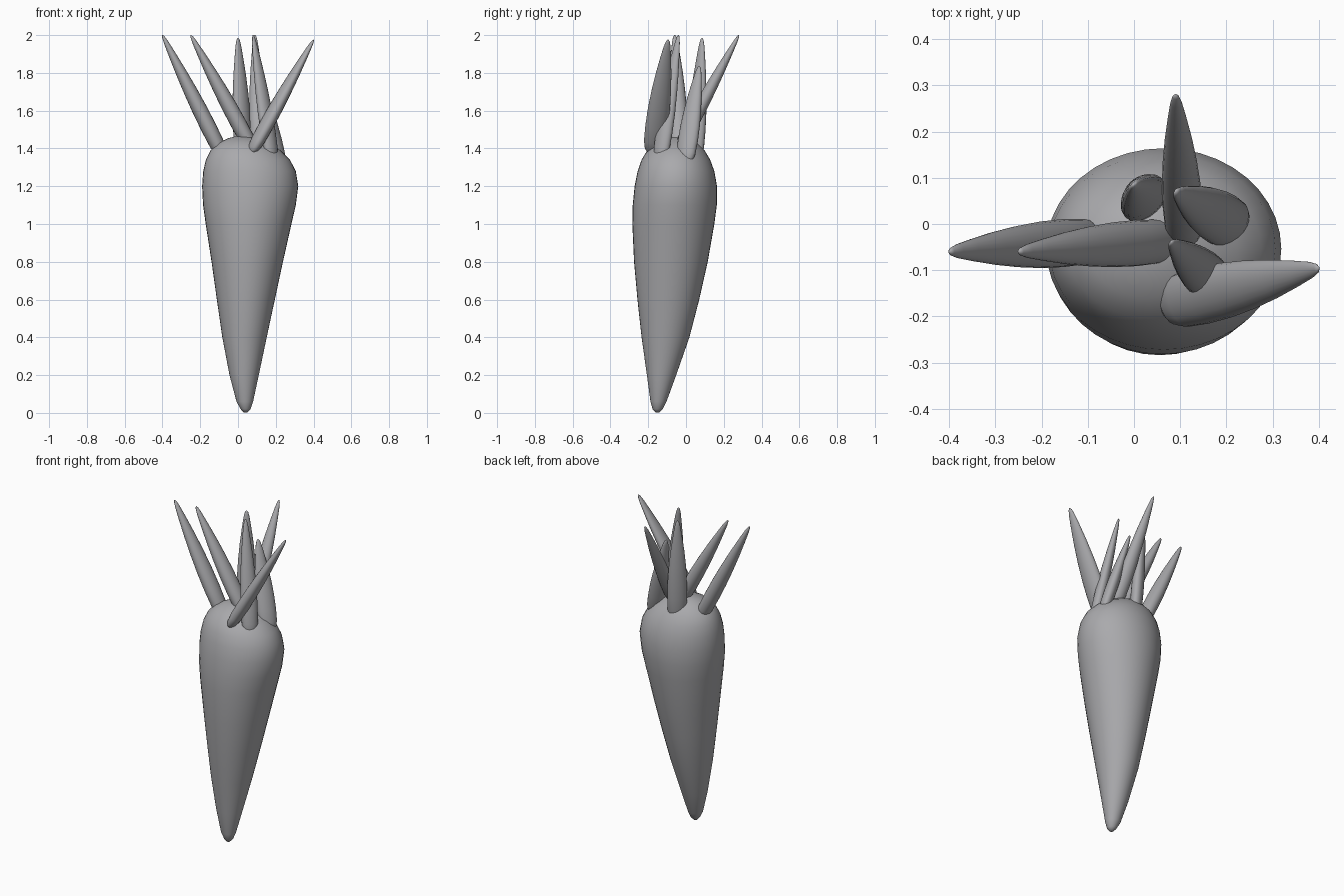
import bpy, bmesh, math
from mathutils import Vector

grey = bpy.data.materials.new("plain grey")
grey.diffuse_color = (0.40, 0.40, 0.415, 1)


def loft(name, rings, sides):
    """Skin a list of (centre, axis_u, axis_v) elliptical rings and close both ends."""
    bm = bmesh.new()
    loops = []
    for c, u, v in rings:
        loops.append([bm.verts.new(c + u * math.cos(a) + v * math.sin(a))
                      for a in (2 * math.pi * i / sides for i in range(sides))])
    for lo, hi in zip(loops, loops[1:]):
        for i in range(sides):
            j = (i + 1) % sides
            bm.faces.new((lo[i], lo[j], hi[j], hi[i]))
    bm.faces.new(loops[0][::-1])
    bm.faces.new(loops[-1])
    bmesh.ops.recalc_face_normals(bm, faces=bm.faces)
    me = bpy.data.meshes.new(name)
    bm.to_mesh(me)
    bm.free()
    for p in me.polygons:
        p.use_smooth = True
    me.materials.append(grey)
    ob = bpy.data.objects.new(name, me)
    bpy.context.collection.objects.link(ob)
    return ob


# tapered root: z, min x, max x, min y, max y
outline = [
    (0.003, 0.030, 0.050, -0.162, -0.142),
    (0.02, 0.014, 0.066, -0.177, -0.123),
    (0.06, -0.008, 0.080, -0.188, -0.103),
    (0.20, -0.045, 0.110, -0.207, -0.052),
    (0.40, -0.083, 0.152, -0.235, 0.018),
    (0.60, -0.112, 0.195, -0.257, 0.070),
    (0.80, -0.140, 0.238, -0.275, 0.115),
    (1.00, -0.171, 0.283, -0.284, 0.150),
    (1.10, -0.185, 0.306, -0.282, 0.163),
    (1.20, -0.190, 0.319, -0.272, 0.164),
    (1.28, -0.184, 0.306, -0.256, 0.150),
    (1.34, -0.170, 0.275, -0.235, 0.128),
    (1.39, -0.145, 0.225, -0.205, 0.098),
    (1.43, -0.100, 0.160, -0.160, 0.060),
    (1.455, -0.050, 0.100, -0.110, 0.025),
    (1.465, -0.010, 0.050, -0.065, -0.01),
]
loft("root", [(Vector(((a + b) / 2, (c + d) / 2, z)),
               Vector(((b - a) / 2, 0, 0)), Vector((0, (d - c) / 2, 0)))
              for z, a, b, c, d in outline], 40)

# leaf profile: position along the leaf, relative width
profile = [(0, 0.2), (0.015, 0.5), (0.05, 0.78), (0.12, 0.95), (0.25, 1.0), (0.40, 0.97),
           (0.55, 0.86), (0.70, 0.69), (0.85, 0.46), (0.94, 0.30), (0.985, 0.17), (1, 0.05)]


def leaf(name, base, tip, width_dir, half_width, half_thick):
    base, tip = Vector(base), Vector(tip)
    axis = (tip - base).normalized()
    u = Vector(width_dir)
    u = (u - axis * u.dot(axis)).normalized()
    v = axis.cross(u)
    loft(name, [(base.lerp(tip, t), u * half_width * r, v * half_thick * r)
                for t, r in profile], 20)


# seven cut leaf stalks fanning from the crown
leaf("leaf_far_left", (-0.07, -0.035, 1.34), (-0.40, -0.06, 2.0), (0, 1, 0), 0.052, 0.042)
leaf("leaf_left", (0.09, -0.035, 1.37), (-0.25, -0.06, 2.0), (0, 1, 0), 0.05, 0.042)
leaf("leaf_right", (0.065, -0.175, 1.37), (0.40, -0.095, 1.975), (-0.25, 1, 0), 0.062, 0.037)
leaf("leaf_back", (0.11, -0.04, 1.40), (0.09, 0.28, 2.0), (1, 0.05, 0), 0.043, 0.036)
leaf("leaf_upright", (0.03, 0.045, 1.33), (0.0, 0.085, 1.985), (1, 1, 0), 0.058, 0.036)
leaf("leaf_back_right", (0.225, -0.01, 1.31), (0.09, 0.07, 1.835), (0.5, 0.85, 0), 0.058, 0.035)
leaf("leaf_front_right", (0.185, -0.14, 1.32), (0.08, -0.04, 2.0), (0.6, 0.8, 0), 0.05, 0.033)
